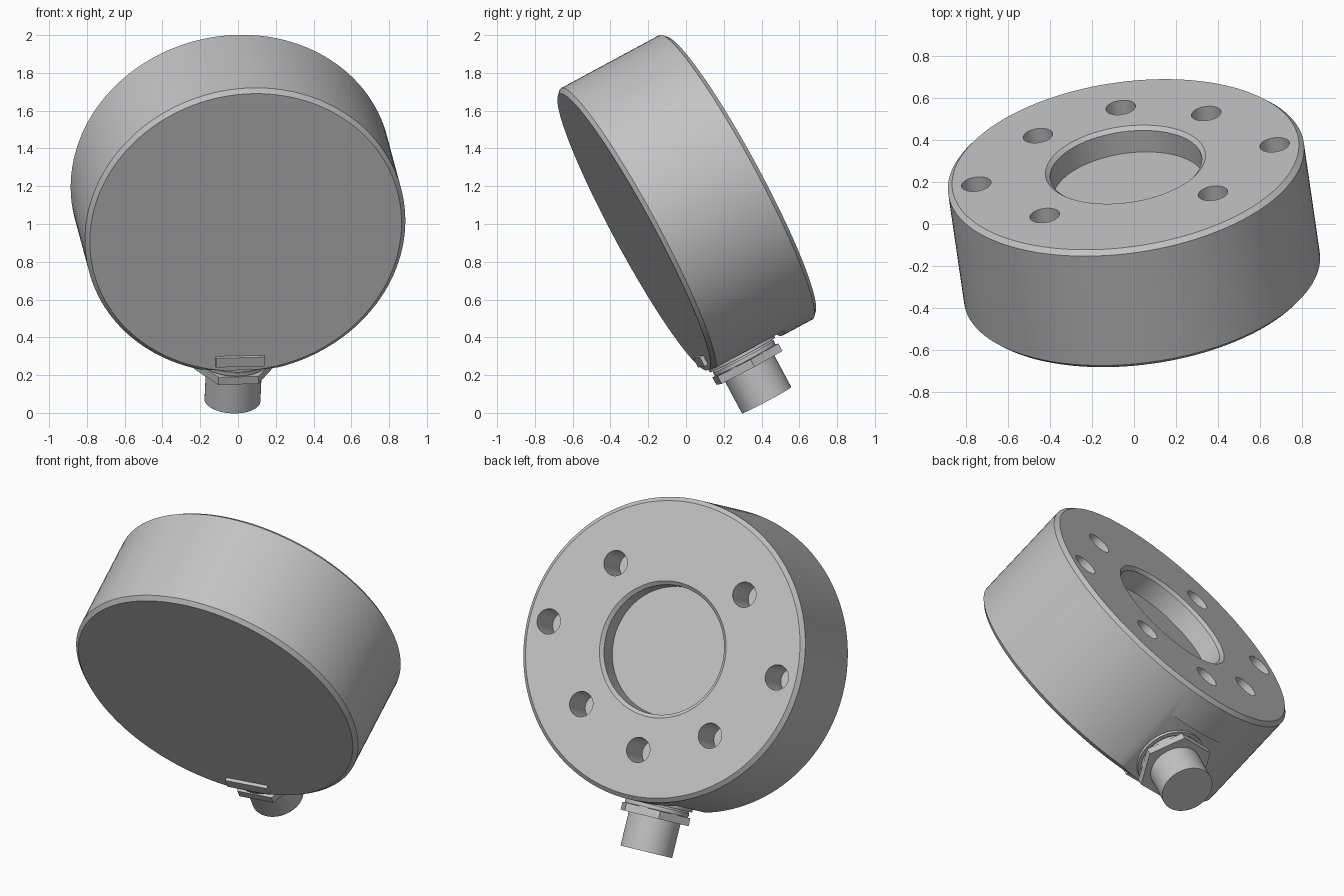
import bpy, bmesh, math
from mathutils import Matrix, Vector

if "Cube" in bpy.data.objects:
    bpy.data.objects.remove(bpy.data.objects["Cube"], do_unlink=True)

metal = bpy.data.materials.new("satin_grey_metal")
metal.use_nodes = True
grey = (0.55, 0.55, 0.55, 1)
metal.diffuse_color = grey
metal.node_tree.nodes["Principled BSDF"].inputs["Base Color"].default_value = grey

# Tilted frame: X across the disc, Y along its axis, Z away from the connector
axis = Vector((-0.127, 0.873, 0.471)).normalized()
up = Vector((0.04, -0.473, 0.88))
up = (up - axis * up.dot(axis)).normalized()
side = axis.cross(up)
frame = Matrix.Translation((0, 0.004, 1.107)) @ Matrix((side, axis, up)).transposed().to_4x4()
ALONG_Y = Matrix.Rotation(-math.pi / 2, 4, 'X')
ALONG_DOWN = Matrix.Translation((0, -0.117, 0)) @ Matrix.Rotation(math.pi, 4, 'X')


def finish(name, bm, local):
    bmesh.ops.recalc_face_normals(bm, faces=bm.faces[:])
    mesh = bpy.data.meshes.new(name)
    bm.to_mesh(mesh)
    bm.free()
    mesh.materials.append(metal)
    obj = bpy.data.objects.new(name, mesh)
    bpy.context.collection.objects.link(obj)
    obj.matrix_world = frame @ local
    return obj


def lathe(name, profile, local, sides=128):
    """Revolve (radius, height) points and cap both ends."""
    bm = bmesh.new()
    rings = []
    for r, h in profile:
        angles = [math.tau * i / sides for i in range(sides)]
        rings.append([bm.verts.new((r * math.cos(t), r * math.sin(t), h)) for t in angles])
    for low, high in zip(rings, rings[1:]):
        for i in range(sides):
            j = (i + 1) % sides
            bm.faces.new((low[i], low[j], high[j], high[i]))
    bm.faces.new(rings[0])
    bm.faces.new(rings[-1])
    return finish(name, bm, local)


def box(name, low, high):
    bm = bmesh.new()
    low, high = Vector(low), Vector(high)
    bmesh.ops.create_cube(bm, size=1)
    bmesh.ops.scale(bm, vec=high - low, verts=bm.verts)
    bmesh.ops.translate(bm, vec=(low + high) / 2, verts=bm.verts)
    return finish(name, bm, Matrix())


def activate(obj):
    bpy.ops.object.select_all(action='DESELECT')
    obj.select_set(True)
    bpy.context.view_layer.objects.active = obj


def cut(obj, cutter):
    cutter.hide_render = True
    mod = obj.modifiers.new("cut", 'BOOLEAN')
    mod.operation = 'DIFFERENCE'
    mod.solver = 'EXACT'
    mod.object = cutter
    activate(obj)
    bpy.ops.object.modifier_apply(modifier=mod.name)
    bpy.data.objects.remove(cutter, do_unlink=True)


# Disc housing with chamfered rims and a round recess in the back
housing = lathe("disc_housing", [(0.832, -0.32), (0.855, -0.298), (0.855, 0.298), (0.832, 0.32),
                                 (0.384, 0.32), (0.364, 0.302), (0.364, 0.185)], ALONG_Y)

# Blind mounting holes in the back face
holes = [(s * 0.404, t * 0.404) for s in (-1, 1) for t in (-1, 1)]
holes += [(-0.716, 0), (0.716, 0), (0, -0.576)]
for x, z in holes:
    cut(housing, lathe("hole_cutter", [(0.071, 0.1), (0.071, 0.4)],
                       Matrix.Translation((x, 0, z)) @ ALONG_Y, 48))

# Flat seat under the connector, open to the front
cut(housing, box("seat_cutter", (-0.5, -0.5, -1), (0.5, 0.114, -0.828)))

# Connector: washer, sealing ring, hexagon nut and stem
parts = [
    housing,
    lathe("connector_washer", [(0.196, 0.8), (0.196, 0.845)], ALONG_DOWN),
    lathe("sealing_ring", [(0.17, 0.84), (0.182, 0.855), (0.182, 0.872), (0.17, 0.89)], ALONG_DOWN),
    lathe("hexagon_nut", [(0.213, 0.878), (0.213, 0.923)], ALONG_DOWN, 6),
    lathe("connector_stem", [(0.148, 0.8), (0.148, 1.117)], ALONG_DOWN),
    # Edge of the inner nut showing through the front face
    box("front_lug", (-0.13, -0.341, -0.797), (0.13, -0.28, -0.742)),
]
for part in parts:
    activate(part)
    bpy.ops.object.shade_smooth_by_angle(angle=math.radians(30))
